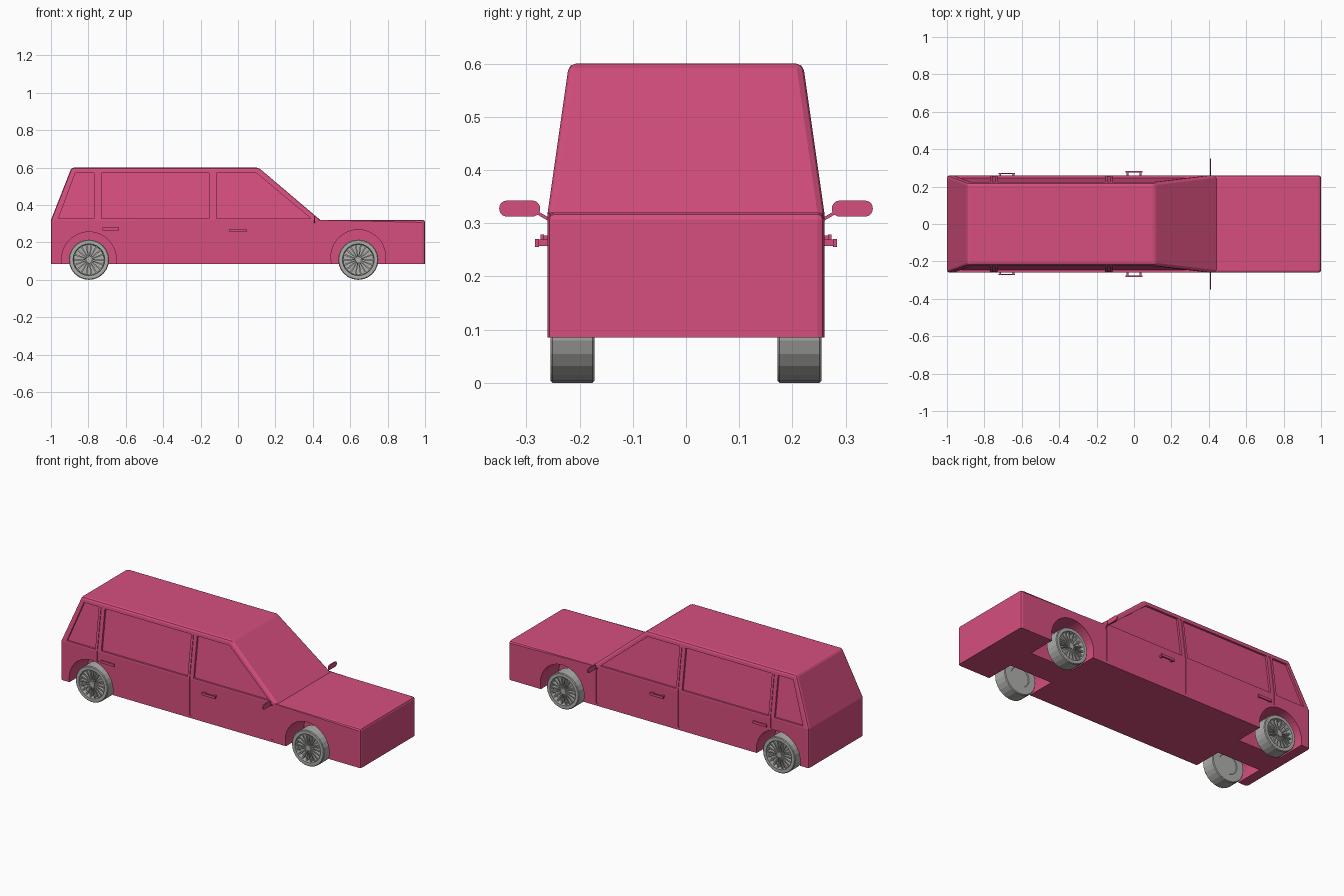
import bpy, bmesh, math
from mathutils import Matrix, Vector

if "Cube" in bpy.data.objects:
    bpy.data.objects.remove(bpy.data.objects["Cube"])


def material(name, rgb):
    m = bpy.data.materials.new(name)
    m.use_nodes = True
    m.diffuse_color = (*rgb, 1)
    m.node_tree.nodes["Principled BSDF"].inputs["Base Color"].default_value = (*rgb, 1)
    return m


PINK = material("pink paint", (0.67, 0.077, 0.21))
GREY = material("wheel grey", (0.43, 0.43, 0.42))
BELT, ROOF, FLOOR = 0.32, 0.6, 0.085
SIDES = ((-1, "front_side"), (1, "back_side"))


def finish(bm, name, mat):
    bmesh.ops.recalc_face_normals(bm, faces=bm.faces)
    me = bpy.data.meshes.new(name)
    bm.to_mesh(me)
    bm.free()
    me.materials.append(mat)
    ob = bpy.data.objects.new(name, me)
    bpy.context.collection.objects.link(ob)
    return ob


def side_y(z):
    """Half width of the body at height z; the cabin leans inward."""
    return 0.26 - 0.04 * max(0, z - BELT) / (ROOF - BELT)


def add_box(bm, centre, size, turn=None):
    mat = Matrix.Translation(centre) @ (turn or Matrix()) @ Matrix.Diagonal((*size, 1))
    return bmesh.ops.create_cube(bm, size=1, matrix=mat)["verts"]


# Body shell: lower box and leaning cabin in one mesh
bm = bmesh.new()
outline = [(-1, FLOOR), (1, FLOOR), (1, BELT), (0.44, BELT),
           (0.11, ROOF), (-0.89, ROOF), (-1, BELT)]
walls = [[bm.verts.new((x, s * side_y(z), z)) for x, z in outline] for s in (-1, 1)]
for w in walls:
    bm.faces.new([w[i] for i in (0, 1, 2, 3, 6)])
    bm.faces.new([w[i] for i in (3, 4, 5, 6)])
for i in range(len(outline)):
    j = (i + 1) % len(outline)
    bm.faces.new([walls[0][i], walls[0][j], walls[1][j], walls[1][i]])
bmesh.ops.recalc_face_normals(bm, faces=bm.faces)
soft = [e for e in bm.edges
        if max(v.co.z for v in e.verts) > FLOOR + 0.01 and e.calc_face_angle_signed() > 0.5]
bmesh.ops.bevel(bm, geom=soft, offset=0.013, segments=2, profile=0.5, affect='EDGES')
body = finish(bm, "body", PINK)


def cut(bm):
    """Carve a shape out of the body."""
    tool = finish(bm, "cutter", PINK)
    tool.hide_render = True
    mod = body.modifiers.new("cut", 'BOOLEAN')
    mod.operation, mod.solver, mod.object = 'DIFFERENCE', 'EXACT', tool
    bpy.context.view_layer.objects.active = body
    bpy.ops.object.modifier_apply(modifier=mod.name)
    bpy.data.objects.remove(tool)


def recess(points, depth, s):
    """Sunken panel of the given x, z outline that follows the side wall."""
    bm = bmesh.new()
    rings = [[bm.verts.new((x, s * (side_y(z) + d), z)) for x, z in points]
             for d in (-depth, 0.05)]
    for r in rings:
        bm.faces.new(r)
    for i in range(len(points)):
        j = (i + 1) % len(points)
        bm.faces.new([rings[0][i], rings[0][j], rings[1][j], rings[1][i]])
    cut(bm)


def slot(x, low, high):
    w = 0.006
    return [(x - w, low), (x + w, low), (x + w, high), (x - w, high)]


SILL, HEAD = 0.328, 0.57
windows = [
    [(-0.96, SILL), (-0.77, SILL), (-0.77, HEAD), (-0.87, HEAD)],
    [(-0.73, SILL), (-0.155, SILL), (-0.155, HEAD), (-0.73, HEAD)],
    [(-0.115, SILL), (0.39, SILL), (0.10, HEAD), (-0.115, HEAD)],
]
seams = [slot(-0.135, 0.1, BELT), slot(-0.135, BELT, HEAD), slot(0.41, 0.1, 0.3),
         slot(-0.75, 0.26, BELT), slot(-0.75, BELT, HEAD)]
WHEELS = ((-0.797, 0.11, "rear"), (0.643, 0.122, "front"))

for s, _ in SIDES:
    # Windows and door seams
    for w in windows:
        recess(w, 0.012, s)
    for line in seams:
        recess(line, 0.004, s)
    # Wheel wells
    for x, z, _ in WHEELS:
        bm = bmesh.new()
        bmesh.ops.create_cone(bm, cap_ends=True, segments=48, radius1=0.146, radius2=0.146,
                              depth=0.3, matrix=Matrix.Translation((x, s * 0.235, z))
                              @ Matrix.Rotation(math.pi / 2, 4, 'X'))
        cut(bm)


# Wheels: turned tyre and rim with spokes and a hub
def wheel(name, x, s):
    bm = bmesh.new()
    r = 0.1075
    profile = [(0, 0.176), (0.058, 0.176), (0.061, 0.172), (r - 0.004, 0.172), (r, 0.176),
               (r, 0.251), (r - 0.004, 0.255), (0.085, 0.255), (0.081, 0.228), (0, 0.228)]
    verts = [bm.verts.new((rad, y, 0)) for rad, y in profile]
    edges = [bm.edges.new(p) for p in zip(verts, verts[1:])]
    bmesh.ops.spin(bm, geom=verts + edges, cent=(0, 0, 0), axis=(0, 1, 0),
                   angle=math.tau, steps=24, use_duplicate=False)
    bmesh.ops.remove_doubles(bm, verts=bm.verts, dist=0.0002)
    for k in range(18):
        turn = Matrix.Rotation(math.tau * k / 18, 4, 'Y')
        for v in add_box(bm, (0.048, 0.236, 0), (0.072, 0.02, 0.009)):
            if v.co.x < 0.04:
                v.co.z *= 0.5
            v.co = turn @ v.co
    bmesh.ops.create_cone(bm, cap_ends=True, segments=16, radius1=0.016, radius2=0.016,
                          depth=0.026, matrix=Matrix.Translation((0, 0.238, 0))
                          @ Matrix.Rotation(math.pi / 2, 4, 'X'))
    for v in bm.verts:
        v.co = Vector((v.co.x + x, s * v.co.y, v.co.z + r))
    finish(bm, name, GREY)


# Door handles: a bar on two posts
def handle(name, x, z, reach, s):
    bm = bmesh.new()
    add_box(bm, (x, s * (0.26 + reach), z), (0.09, 0.007, 0.015))
    for end in (-1, 1):
        add_box(bm, (x + end * 0.035, s * (0.258 + reach / 2), z), (0.01, reach + 0.004, 0.012))
    finish(bm, name, PINK)


# Door mirrors: thin rounded plate on a slanted stalk
def mirror(name, s):
    bm = bmesh.new()
    add_box(bm, (0.41, s * 0.3125, 0.3275), (0.006, 0.077, 0.03))
    corners = [e for e in bm.edges if abs(e.verts[0].co.x - e.verts[1].co.x) > 0.004]
    bmesh.ops.bevel(bm, geom=corners, offset=0.0145, segments=5, profile=0.5, affect='EDGES')
    add_box(bm, (0.41, s * 0.268, 0.313), (0.006, 0.04, 0.006),
            Matrix.Rotation(s * math.radians(30), 4, 'X'))
    finish(bm, name, PINK)


for s, side in SIDES:
    for x, _, end in WHEELS:
        wheel(f"{end}_wheel_{side}", x, s)
    handle(f"front_door_handle_{side}", 0.0, 0.263, 0.02, s)
    handle(f"rear_door_handle_{side}", -0.68, 0.271, 0.01, s)
    mirror(f"door_mirror_{side}", s)
